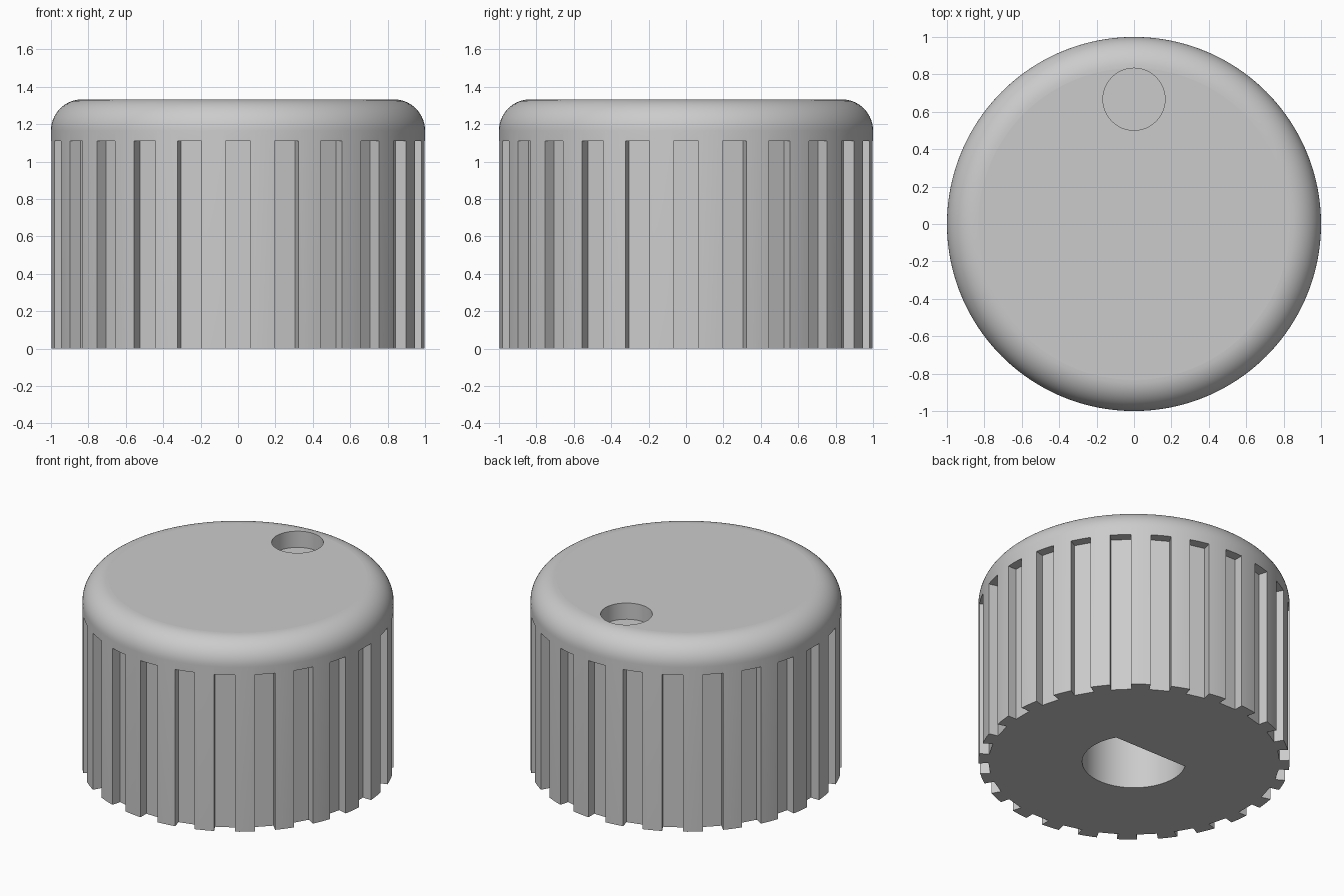
import bpy, bmesh, math
from mathutils import Matrix, Vector

HEIGHT, FILLET = 1.333, 0.167
SLOTS, SLOT_W, SLOT_FLOOR, SLOT_TOP = 24, 0.133, 0.933, 1.111

cube = bpy.data.objects.get("Cube")
if cube:
    bpy.data.objects.remove(cube, do_unlink=True)

grey = bpy.data.materials.new("light grey plastic")
grey.use_nodes = True
colour = (0.6, 0.6, 0.6, 1)
grey.diffuse_color = colour
grey.node_tree.nodes["Principled BSDF"].inputs["Base Color"].default_value = colour


def make_object(name, bm):
    bmesh.ops.recalc_face_normals(bm, faces=bm.faces)
    mesh = bpy.data.meshes.new(name)
    bm.to_mesh(mesh)
    bm.free()
    mesh.materials.append(grey)
    obj = bpy.data.objects.new(name, mesh)
    bpy.context.collection.objects.link(obj)
    return obj


def arc(radius, start, end, steps):
    span = end - start
    return [(radius * math.cos(start + span * i / steps),
             radius * math.sin(start + span * i / steps)) for i in range(steps + 1)]


def prism(bm, outline, z0, z1):
    """Extrude a flat outline from z0 up to z1."""
    face = bm.faces.new([bm.verts.new((x, y, z0)) for x, y in outline])
    new = bmesh.ops.extrude_face_region(bm, geom=[face])["geom"]
    bmesh.ops.translate(bm, vec=(0, 0, z1 - z0),
                        verts=[v for v in new if isinstance(v, bmesh.types.BMVert)])


# Knob body: stacked rings, straight wall then rounded shoulder
bm = bmesh.new()
profile = [(1, 0)] + [(1 - FILLET + x, HEIGHT - FILLET + z)
                      for x, z in arc(FILLET, 0, math.pi / 2, 14)]
sides = 192
rings = [[bm.verts.new((x, y, z)) for x, y in arc(r, 0, math.tau, sides)[:-1]]
         for r, z in profile]
for low, high in zip(rings, rings[1:]):
    for i in range(sides):
        j = (i + 1) % sides
        bm.faces.new((low[i], low[j], high[j], high[i]))
bm.faces.new(rings[0])
bm.faces.new(rings[-1])
knob = make_object("knob_body", bm)

# Grip slots around the side
bm = bmesh.new()
for i in range(SLOTS):
    box = bmesh.ops.create_cube(bm, size=1)["verts"]
    low, outer = -0.1, 1.1
    bmesh.ops.scale(bm, vec=(outer - SLOT_FLOOR, SLOT_W, SLOT_TOP - low), verts=box)
    bmesh.ops.translate(bm, vec=((outer + SLOT_FLOOR) / 2, 0, (SLOT_TOP + low) / 2), verts=box)
    bmesh.ops.rotate(bm, matrix=Matrix.Rotation(math.tau * i / SLOTS, 3, 'Z'), verts=box)
slots = make_object("slot_cutter", bm)

# Round pointer dimple in the top, near the back
bm = bmesh.new()
prism(bm, [(x, y + 0.667) for x, y in arc(0.166, 0, math.tau, 64)[:-1]],
      HEIGHT - 0.115, HEIGHT + 0.2)
dimple = make_object("dimple_cutter", bm)

# D-shaped shaft socket underneath, flat side to the back
bm = bmesh.new()
prism(bm, arc(0.333, math.radians(150), math.radians(390), 64), -0.1, 0.9)
socket = make_object("socket_cutter", bm)

# Cut the body, then drop the cutters
bpy.ops.object.select_all(action='DESELECT')
bpy.context.view_layer.objects.active = knob
knob.select_set(True)
for cutter in (slots, dimple, socket):
    mod = knob.modifiers.new(cutter.name, 'BOOLEAN')
    mod.operation, mod.solver, mod.object = 'DIFFERENCE', 'EXACT', cutter
    bpy.ops.object.modifier_apply(modifier=mod.name)
    bpy.data.objects.remove(cutter, do_unlink=True)

# Smooth curved walls, flat caps
bpy.ops.object.shade_smooth_by_angle(angle=math.radians(30))
for poly in knob.data.polygons:
    if abs(poly.normal.z) > 0.9999:
        poly.use_smooth = False
